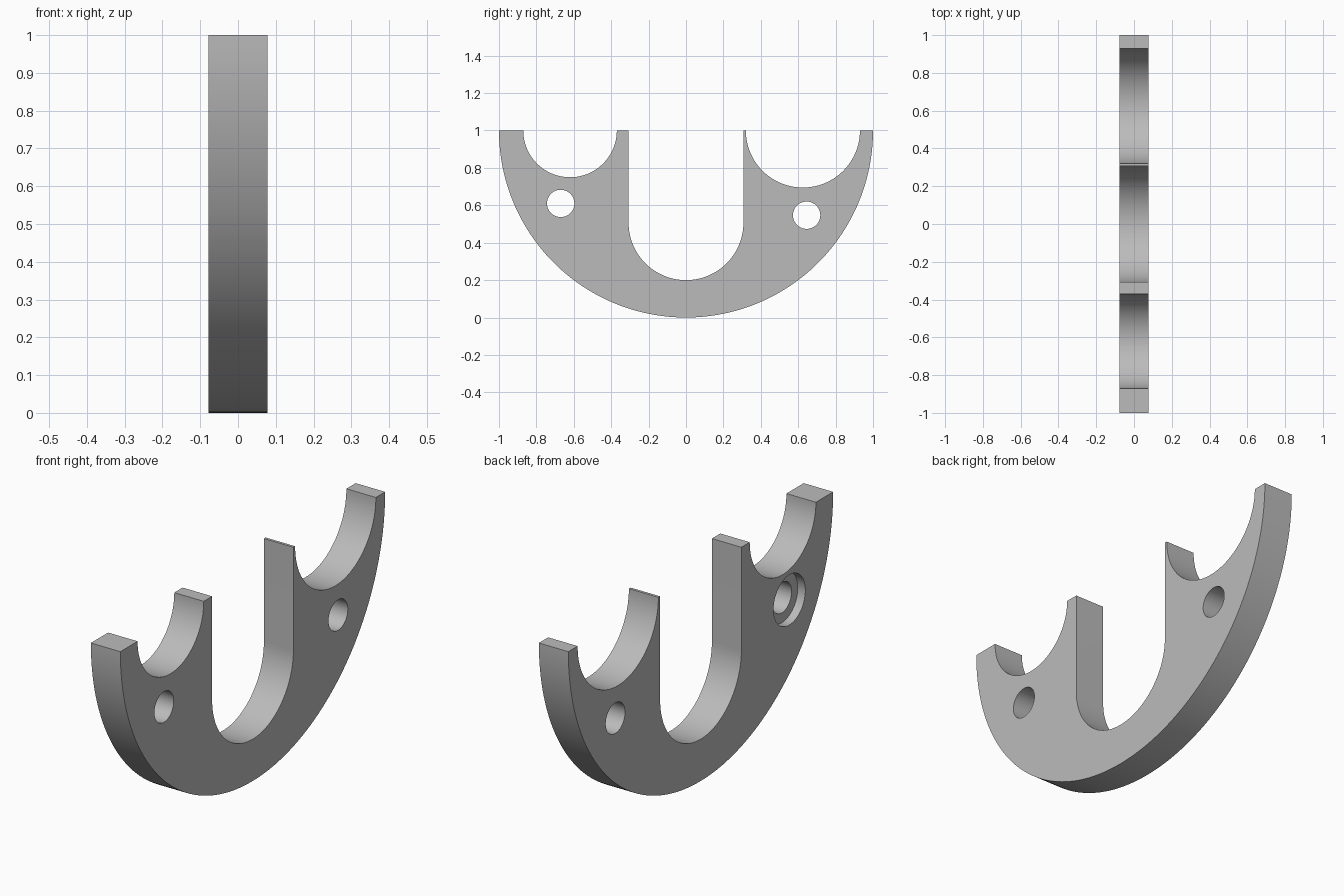
import bpy, bmesh
from math import cos, sin, pi, radians

if "Cube" in bpy.data.objects:
    bpy.data.objects.remove(bpy.data.objects["Cube"], do_unlink=True)

HALF = 0.078  # half the plate thickness

grey = bpy.data.materials.new("plain grey")
grey.use_nodes = True
colour = (0.5, 0.5, 0.5, 1)
grey.diffuse_color = colour
grey.node_tree.nodes["Principled BSDF"].inputs["Base Color"].default_value = colour


def arc(y, z, r, start, end, steps):
    """Points (y, z) along an arc, angles in degrees."""
    angles = [radians(start + (end - start) * i / steps) for i in range(steps + 1)]
    return [(y + r * cos(a), z + r * sin(a)) for a in angles]


def prism(name, outline, x0, x1):
    """Solid made by extruding a (y, z) outline along x."""
    bm = bmesh.new()
    face = bm.faces.new([bm.verts.new((x0, y, z)) for y, z in outline])
    side = bmesh.ops.extrude_face_region(bm, geom=[face])
    moved = [v for v in side["geom"] if isinstance(v, bmesh.types.BMVert)]
    bmesh.ops.translate(bm, verts=moved, vec=(x1 - x0, 0, 0))
    bmesh.ops.recalc_face_normals(bm, faces=bm.faces)
    mesh = bpy.data.meshes.new(name)
    bm.to_mesh(mesh)
    bm.free()
    mesh.materials.append(grey)
    ob = bpy.data.objects.new(name, mesh)
    bpy.context.collection.objects.link(ob)
    return ob


def drill(plate, y, z, r, x0, x1):
    """Cut a round hole from x0 to x1."""
    cutter = prism("hole_cutter", arc(y, z, r, 0, 360, 64)[:-1], x0, x1)
    cutter.hide_render = True
    mod = plate.modifiers.new("hole", 'BOOLEAN')
    mod.operation = 'DIFFERENCE'
    mod.solver = 'EXACT'
    mod.object = cutter
    bpy.context.view_layer.objects.active = plate
    bpy.ops.object.modifier_apply(modifier=mod.name)
    bpy.data.objects.remove(cutter, do_unlink=True)


# Half-disc plate with two round notches and a central round-bottomed slot
outline = arc(0, 1, 1, 180, 360, 128)
outline += arc(0.625, 1, 0.305, 360, 180, 64)
outline += arc(0, 0.507, 0.307, 360, 180, 64)
outline[-65:-65] = [(0.307, 1)]
outline += [(-0.307, 1)]
outline += arc(-0.62, 1, 0.25, 360, 180, 64)
plate = prism("half_disc_plate", outline, -HALF, HALF)

# Two through holes, one with a counterbore on the -x face
drill(plate, 0.645, 0.547, 0.073, -0.2, 0.2)
drill(plate, -0.67, 0.61, 0.073, -0.2, 0.2)
drill(plate, -0.67, 0.61, 0.12, -0.2, -HALF + 0.04)

# Smooth the curved walls, keep the rims sharp
bpy.ops.object.select_all(action='DESELECT')
plate.select_set(True)
bpy.context.view_layer.objects.active = plate
bpy.ops.object.shade_smooth_by_angle(angle=radians(30))
